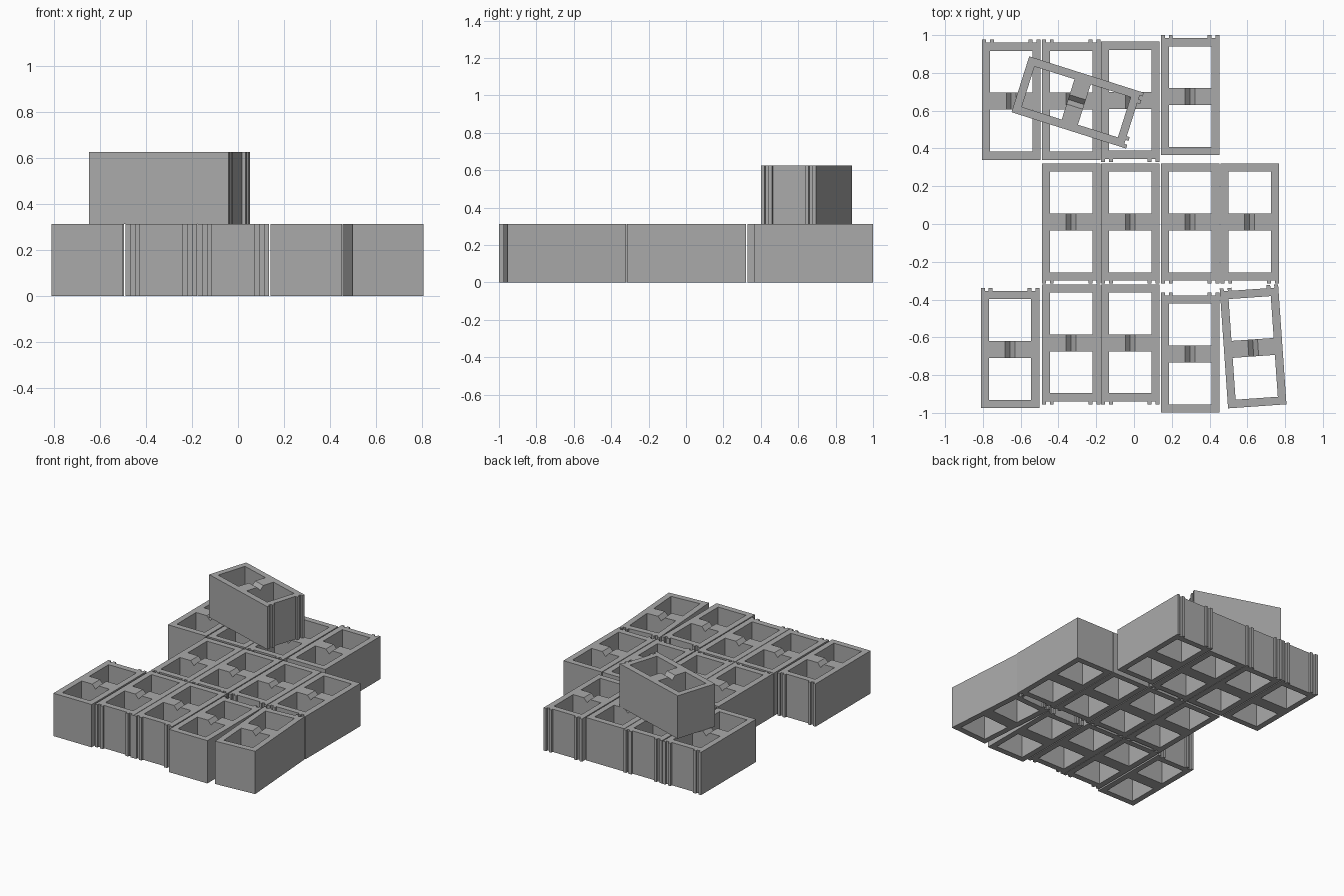
import bpy
import bmesh
from math import radians
from mathutils import Matrix

old = bpy.data.objects.get("Cube")
if old:
    bpy.data.objects.remove(old, do_unlink=True)

W, L, H = 0.155, 0.31, 0.313       # half width, half length, height
WALL, WEB, EAR = 0.043, 0.045, 0.016

concrete = bpy.data.materials.new("concrete grey")
concrete.use_nodes = True
GREY = (0.4, 0.4, 0.4, 1)
concrete.diffuse_color = GREY
concrete.node_tree.nodes["Principled BSDF"].inputs["Base Color"].default_value = GREY


def prism(name, points, depth, matrix=Matrix()):
    """Extrude a flat outline upward by depth, then place it by matrix."""
    bm = bmesh.new()
    face = bm.faces.new([bm.verts.new((x, y, 0)) for x, y in points])
    out = bmesh.ops.extrude_face_region(bm, geom=[face])
    top = [g for g in out["geom"] if isinstance(g, bmesh.types.BMVert)]
    bmesh.ops.translate(bm, verts=top, vec=(0, 0, depth))
    bm.transform(matrix)
    bmesh.ops.recalc_face_normals(bm, faces=bm.faces)
    mesh = bpy.data.meshes.new(name)
    bm.to_mesh(mesh)
    bm.free()
    mesh.materials.append(concrete)
    obj = bpy.data.objects.new(name, mesh)
    bpy.context.collection.objects.link(obj)
    return obj


# Block outline: one plain end, one end with two ribs at each corner
step = 0.021
end = [(W, L + EAR), (W - step, L + EAR), (W - step, L), (W - 2 * step, L),
       (W - 2 * step, L + EAR), (W - 3 * step, L + EAR), (W - 3 * step, L)]
outline = [(-W, -L), (W, -L)] + end + [(-x, y) for x, y in reversed(end)]
master = prism("block_master", outline, H)

# Cutters: two open cells, and a V groove across the top of the web
cutters = []
cx = W - WALL
for s in (-1, 1):
    y0, y1 = s * WEB, s * (L - WALL)
    cutters.append(prism("cell_cutter", [(-cx, y0), (cx, y0), (cx, y1), (-cx, y1)],
                         H + 0.2, Matrix.Translation((0, 0, -0.1))))
vee = [(0, H - 0.03), (0.026, H), (0.026, H + 0.1), (-0.026, H + 0.1), (-0.026, H)]
cutters.append(prism("groove_cutter", vee, 0.14,
                     Matrix.Translation((0, 0.07, 0)) @ Matrix.Rotation(radians(90), 4, "X")))
for cutter in cutters:
    cutter.hide_render = True
    mod = master.modifiers.new("cut", "BOOLEAN")
    mod.operation = "DIFFERENCE"
    mod.solver = "EXACT"
    mod.object = cutter

bpy.context.view_layer.update()
block_mesh = bpy.data.meshes.new_from_object(
    master.evaluated_get(bpy.context.evaluated_depsgraph_get()))
block_mesh.name = "hollow_block"
for obj in cutters + [master]:
    bpy.data.objects.remove(obj, do_unlink=True)


def block(name, x, y, turn, z=0):
    obj = bpy.data.objects.new(name, block_mesh)
    obj.location = (x, y, z)
    obj.rotation_euler.z = radians(turn)
    bpy.context.collection.objects.link(obj)


# Laid rows: x, y and turn of each block
C1, C2, C3, C4 = -0.333, -0.02, 0.297, 0.612
rows = {
    "back_block": [(-0.65, 0.65, 0), (C1, 0.65, 0), (C2, 0.655, 180), (C3, 0.674, 0)],
    "middle_block": [(x, 0.011, 180) for x in (C1, C2, C3, C4)],
    "front_block": [(-0.656, -0.665, 0), (C1, -0.629, 180), (C2, -0.629, 180),
                    (C3, -0.689, 0), (0.631, -0.656, 4)],
}
for name, places in rows.items():
    for i, place in enumerate(places, 1):
        block(f"{name}_{i}", *place)

# Loose block lying askew on the back row
block("stacked_block", -0.306, 0.646, -107.6, H)
